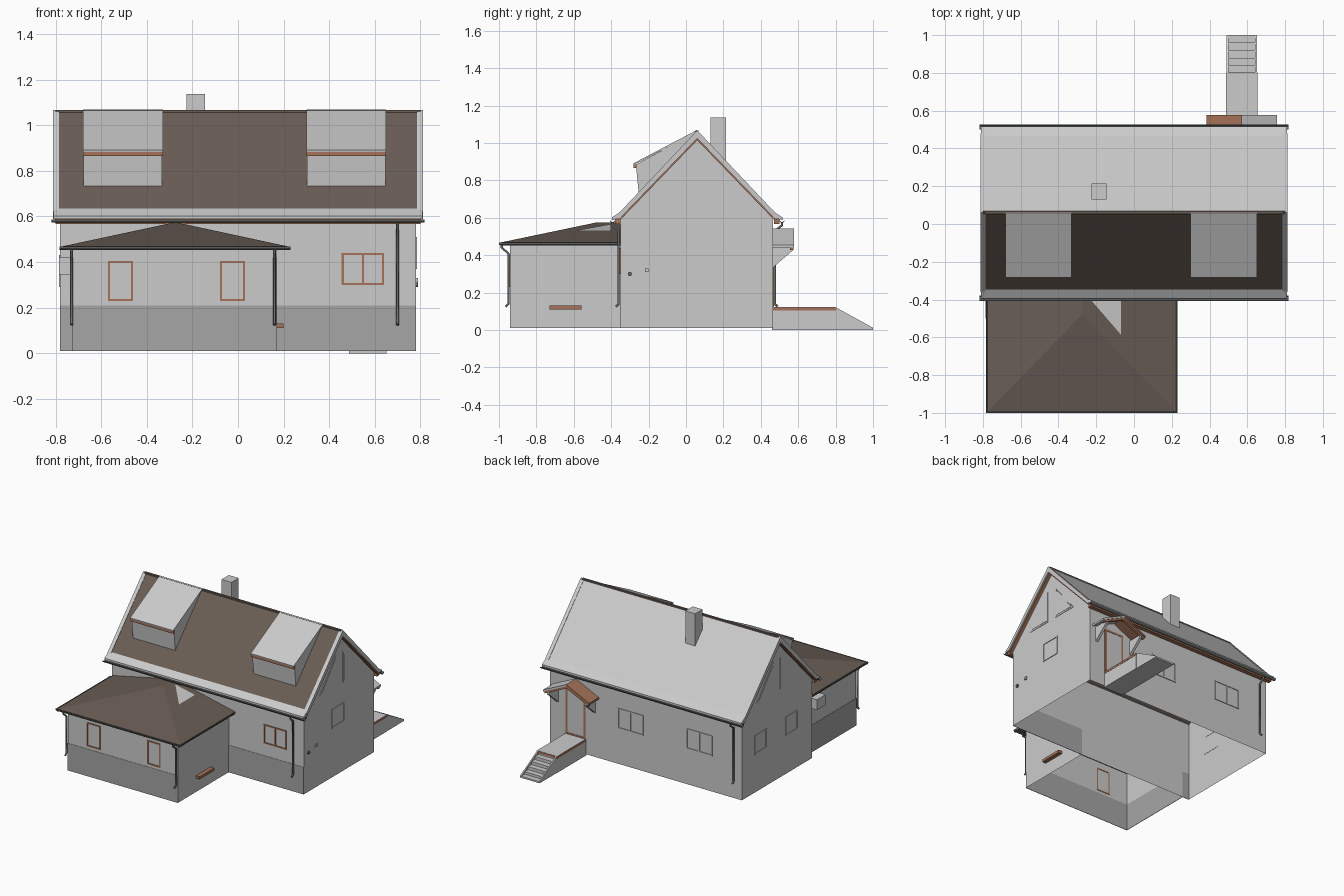
import bpy, bmesh, math
from mathutils import Vector

if "Cube" in bpy.data.objects:
    bpy.data.objects.remove(bpy.data.objects["Cube"])


def material(name, rgb):
    m = bpy.data.materials.new(name)
    m.diffuse_color = (*rgb, 1)
    m.use_nodes = True
    m.node_tree.nodes["Principled BSDF"].inputs["Base Color"].default_value = m.diffuse_color
    return m


TILE = material("roof_tile", (0.14, 0.11, 0.09))
WOOD = material("wood", (0.38, 0.17, 0.10))
PLINTH = material("plinth_grey", (0.38, 0.38, 0.38))
METAL = material("gutter_metal", (0.14, 0.15, 0.15))
PALE = material("pale_grey", (0.65, 0.65, 0.65))


def finish(name, bm, mat=None):
    bmesh.ops.recalc_face_normals(bm, faces=bm.faces)
    me = bpy.data.meshes.new(name)
    bm.to_mesh(me)
    bm.free()
    ob = bpy.data.objects.new(name, me)
    bpy.context.collection.objects.link(ob)
    if mat:
        me.materials.append(mat)
    return ob


def prism(name, pts, axis, a, b, mat=None, open_bottom=False):
    """Extrude a (horizontal, z) profile along x or y from a to b."""
    bm = bmesh.new()
    put = (lambda p, t: (t, p[0], p[1])) if axis == 'x' else (lambda p, t: (p[0], t, p[1]))
    ra = [bm.verts.new(put(p, a)) for p in pts]
    rb = [bm.verts.new(put(p, b)) for p in pts]
    bm.faces.new(ra)
    bm.faces.new(rb)
    for i in range(len(pts)):
        j = (i + 1) % len(pts)
        bm.faces.new((ra[i], ra[j], rb[j], rb[i]))
    bmesh.ops.recalc_face_normals(bm, faces=bm.faces)
    if open_bottom:
        bm.normal_update()
        bmesh.ops.delete(bm, geom=[f for f in bm.faces if f.normal.z < -0.9], context='FACES')
    return finish(name, bm, mat)


def boxes(name, spans, mat=None):
    """One object from boxes given as (x0, x1, y0, y1, z0, z1)."""
    bm = bmesh.new()
    for x0, x1, y0, y1, z0, z1 in spans:
        vs = bmesh.ops.create_cube(bm, size=1)['verts']
        for v in vs:
            v.co = Vector(((x0 + x1) / 2 + v.co.x * (x1 - x0), (y0 + y1) / 2 + v.co.y * (y1 - y0),
                           (z0 + z1) / 2 + v.co.z * (z1 - z0)))
    return finish(name, bm, mat)


def window(name, axis, wall, out, u0, u1, z0, z1, mat=None, panes=1, w=0.009):
    """Frame bars and mullions standing just proud of a wall."""
    bars = [(u0, u1, z0, z0 + w), (u0, u1, z1 - w, z1)]
    for i in range(panes + 1):
        u = u0 + (u1 - u0 - w) * i / panes
        bars.append((u, u + w, z0, z1))
    d = sorted((wall - out * 0.002, wall + out * 0.005))
    boxes(name, [((u, v, *d) if axis == 'y' else (*d, u, v)) + (a, b) for u, v, a, b in bars], mat)


def pipe(name, pts, r=0.007):
    cu = bpy.data.curves.new(name, 'CURVE')
    cu.dimensions = '3D'
    cu.bevel_depth, cu.bevel_resolution, cu.use_fill_caps = r, 1, True
    sp = cu.splines.new('POLY')
    sp.points.add(len(pts) - 1)
    for p, co in zip(sp.points, pts):
        p.co = (*co, 1)
    cu.materials.append(METAL)
    bpy.context.collection.objects.link(bpy.data.objects.new(name, cu))


def gutter(name, axis, h, z, a, b, r=0.014):
    arc = [(h + r * math.cos(t * math.pi / 6), z - r * math.sin(t * math.pi / 6)) for t in range(7)]
    inner = [(h + (p - h) * 0.75, z + (q - z) * 0.75) for p, q in reversed(arc)]
    prism(name, arc + inner, axis, a, b, METAL)


RIDGE = 0.06

# Walls, open underneath
prism("main_walls", [(-0.35, 0.01), (-0.35, 0.60), (RIDGE, 1.035), (0.465, 0.60), (0.465, 0.01)],
      'x', -0.78, 0.78, None, True)
prism("wing_walls", [(-0.725, 0.01), (-0.725, 0.46), (0.17, 0.46), (0.17, 0.01)],
      'y', -0.94, -0.35, None, True)
boxes("plinth_bands", [(-0.727, 0.17, -0.942, -0.939, 0.01, 0.21), (-0.727, -0.724, -0.942, -0.35, 0.01, 0.21),
                       (0.17, 0.78, -0.352, -0.349, 0.01, 0.21), (-0.78, -0.725, -0.352, -0.349, 0.01, 0.21)], PLINTH)

# Main roof, both slopes: slab, flared eave, verge boards, soffits, gutter
for s, side, mat in ((-1, "front", TILE), (1, "back", PALE)):
    P = lambda *pts: [(RIDGE + s * d, z) for d, z in pts]
    prism(f"{side}_roof", P((0, 1.065), (0.41, 0.63), (0.41, 0.597), (0, 1.03)), 'x', -0.79, 0.79, mat)
    prism(f"{side}_eave_flare", P((0.405, 0.635), (0.455, 0.603), (0.455, 0.588), (0.405, 0.6)),
          'x', -0.81, 0.81, PALE)
    boxes(f"{side}_fascia", [(-0.80, 0.80, *sorted((RIDGE + s * 0.41, RIDGE + s * 0.44)), 0.568, 0.594)], WOOD)
    for e, end in ((-1, "left"), (1, "right")):
        prism(f"{side}_{end}_verge", P((0, 1.068), (0.42, 0.624), (0.42, 0.59), (0, 1.025)),
              'x', e * 0.785, e * 0.812, PALE)
        prism(f"{side}_{end}_soffit", P((0, 1.026), (0.42, 0.591), (0.42, 0.58), (0, 1.015)),
              'x', e * 0.778, e * 0.803, WOOD)
    gutter(f"{side}_gutter", 'x', RIDGE + s * 0.453, 0.587, -0.818, 0.818)
boxes("ridge_cap", [(-0.80, 0.80, RIDGE - 0.008, RIDGE + 0.008, 1.052, 1.067)], TILE)

# Shed dormers
for side, x0, x1 in (("left", -0.68, -0.33), ("right", 0.30, 0.65)):
    prism(f"{side}_dormer", [(RIDGE, 1.064), (-0.268, 0.884), (-0.252, 0.725), (RIDGE, 1.04)],
          'x', x0 + 0.003, x1 - 0.003)
    prism(f"{side}_dormer_roof", [(RIDGE, 1.07), (-0.282, 0.891), (-0.28, 0.882), (RIDGE, 1.06)], 'x', x0, x1, PALE)
    boxes(f"{side}_dormer_fascia", [(x0, x1, -0.28, -0.262, 0.866, 0.884)], WOOD)

boxes("chimney", [(-0.225, -0.145, 0.13, 0.215, 0.88, 1.137)])

# Hipped wing roof with its pale patch
bm = bmesh.new()
L, R, F, B, Z0, Z1, ZR = -0.775, 0.222, -0.992, -0.35, 0.452, 0.468, 0.575
low = [bm.verts.new((x, y, Z0)) for x, y in ((L, B), (L, F), (R, F), (R, B))]
top = [bm.verts.new((x, y, Z1)) for x, y in ((L, B), (L, F), (R, F), (R, B))]
r0, r1 = bm.verts.new((-0.275, B, ZR)), bm.verts.new((-0.275, -0.48, ZR))
bm.faces.new(low)
for i in range(3):
    bm.faces.new((low[i], low[i + 1], top[i + 1], top[i]))
bm.faces.new((top[0], top[1], r1, r0))
bm.faces.new((top[1], top[2], r1))
bm.faces.new((top[2], top[3], r0, r1))
bm.faces.new((top[3], low[3], low[0], top[0], r0))
finish("wing_roof", bm, TILE)
bm = bmesh.new()
slope = (ZR - Z1) / (R + 0.275)
bm.faces.new([bm.verts.new((x, y, ZR - slope * (x + 0.275) + 0.002))
              for x, y in ((-0.23, -0.40), (-0.07, -0.585), (-0.07, -0.40))])
finish("wing_roof_patch", bm, PALE)
gutter("wing_front_gutter", 'x', -0.987, 0.468, -0.782, 0.23)
gutter("wing_left_gutter", 'y', -0.77, 0.468, -1.0, -0.36)
gutter("wing_right_gutter", 'y', 0.217, 0.468, -1.0, -0.36)

# Downpipes
for name, x, yg, yw, zg in (("wing_left", -0.73, -0.985, -0.95, 0.455), ("wing_right", 0.16, -0.985, -0.95, 0.455),
                            ("main_front", 0.70, -0.393, -0.36, 0.575), ("main_back", -0.72, 0.513, 0.475, 0.575)):
    kick = math.copysign(0.015, yg)
    pipe(f"{name}_downpipe", [(x, yg, zg), (x, yg, zg - 0.015), (x, yw, zg - 0.045), (x, yw, 0.14),
                              (x, yw + kick, 0.125)])

# Windows
window("wing_left_window", 'y', -0.94, -1, -0.57, -0.46, 0.23, 0.405, WOOD)
window("wing_right_window", 'y', -0.94, -1, -0.08, 0.03, 0.23, 0.405, WOOD)
window("front_window", 'y', -0.35, -1, 0.455, 0.64, 0.30, 0.44, WOOD, 2)
window("back_window_a", 'y', 0.465, 1, 0.02, 0.23, 0.27, 0.42, None, 2)
window("back_window_b", 'y', 0.465, 1, -0.54, -0.33, 0.27, 0.42, None, 2)
window("right_window", 'x', 0.78, 1, -0.03, 0.12, 0.37, 0.51)
window("left_window_a", 'x', -0.78, -1, 0.18, 0.32, 0.29, 0.43)
window("left_window_b", 'x', -0.78, -1, -0.18, -0.04, 0.29, 0.43)
for e, end in ((-1, "left"), (1, "right")):
    for s, part in ((-1, "front"), (1, "back")):
        tri = [(RIDGE + s * d, z) for d, z in ((0.04, 0.66), (0.04, 0.89), (0.23, 0.66))]
        c = [sum(p[i] for p in tri) / 3 for i in (0, 1)]
        inner = [(c[0] + (y - c[0]) * 0.85, c[1] + (z - c[1]) * 0.85) for y, z in tri]
        prism(f"{end}_{part}_gable_frame", tri, 'x', e * 0.778, e * 0.783)
        prism(f"{end}_{part}_gable_pane", inner, 'x', e * 0.778, e * 0.785)

# Back door, gabled hood and brackets
window("back_door_frame", 'y', 0.465, 1, 0.49, 0.65, 0.12, 0.46, WOOD, 1, 0.014)
boxes("back_door", [(0.50, 0.64, 0.46, 0.468, 0.12, 0.45)])
CX = 0.57
for s, side in ((-1, "left"), (1, "right")):
    H = lambda *pts: [(CX + s * d, z) for d, z in pts]
    prism(f"hood_{side}_roof", H((0, 0.543), (0.187, 0.455), (0.187, 0.441), (0, 0.529)), 'y', 0.46, 0.578,
          WOOD if s < 0 else PALE)
    prism(f"hood_{side}_fascia", H((0, 0.531), (0.18, 0.446), (0.18, 0.428), (0, 0.512)), 'y', 0.555, 0.574, WOOD)
    prism(f"hood_{side}_bracket", [(0.46, 0.33), (0.46, 0.445), (0.57, 0.445), (0.57, 0.425)],
          'x', CX + s * 0.14, CX + s * 0.16)

# Entrance platform and steps
boxes("platform", [(0.488, 0.652, 0.46, 0.80, 0.0, 0.122)])
boxes("platform_trim", [(0.486, 0.654, 0.46, 0.802, 0.105, 0.12)], WOOD)
for x in (0.49, 0.64):
    prism("stair_stringer", [(0.80, 0), (0.80, 0.122), (1.0, 0.012), (1.0, 0)], 'x', x, x + 0.01)
boxes("steps", [(0.495, 0.645, 0.80, 1.0 - 0.04 * i, 0.022 * i, 0.022 * i + 0.012) if i == 0 else
                (0.495, 0.645, 0.79, 1.0 - 0.04 * i, 0.0, 0.022 * i + 0.008) for i in range(5)])

# Small wall fittings
boxes("wall_shelf", [(0.17, 0.20, -0.73, -0.56, 0.11, 0.13)], WOOD)
boxes("wall_unit", [(-0.785, -0.722, -0.50, -0.40, 0.345, 0.42)])
boxes("meter_box", [(0.778, 0.79, -0.22, -0.20, 0.31, 0.33)])
pipe("wall_vent", [(0.778, -0.30, 0.30), (0.79, -0.30, 0.30)], 0.012)
